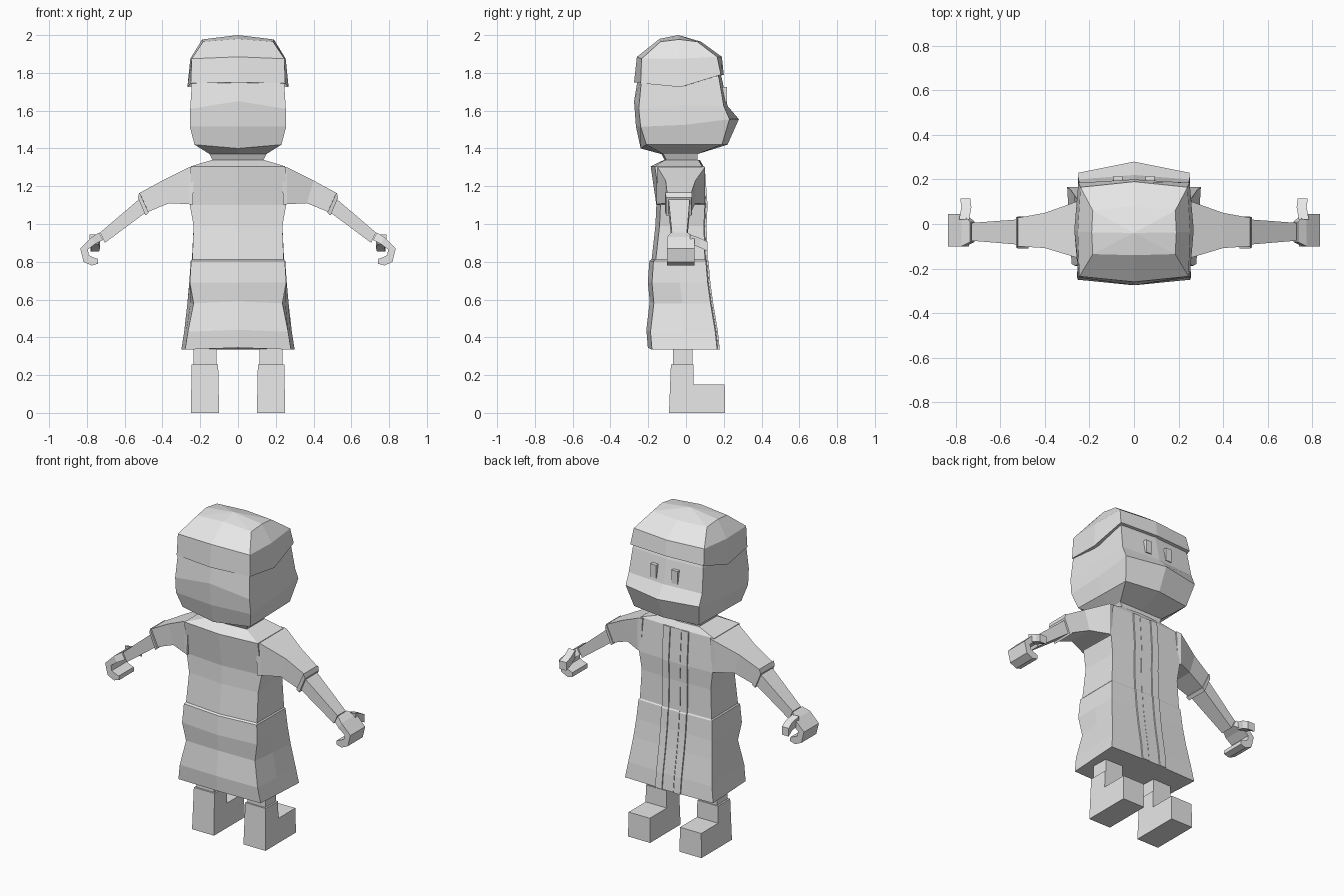
import bpy, bmesh

grey = bpy.data.materials.new("plain_grey")
grey.diffuse_color = (0.8, 0.8, 0.8, 1)


def finish(name, bm):
    bmesh.ops.recalc_face_normals(bm, faces=bm.faces)
    me = bpy.data.meshes.new(name)
    bm.to_mesh(me)
    bm.free()
    me.materials.append(grey)
    ob = bpy.data.objects.new(name, me)
    bpy.context.collection.objects.link(ob)
    return ob


def loft(name, rings, apex=None):
    """Skin a list of closed rings, capped at both ends (or fanned to an apex)."""
    bm = bmesh.new()
    vs = [[bm.verts.new(p) for p in r] for r in rings]
    n = len(vs[0])
    for a, b in zip(vs, vs[1:]):
        for i in range(n):
            j = (i + 1) % n
            bm.faces.new((a[i], a[j], b[j], b[i]))
    bm.faces.new(vs[0])
    if apex:
        t = bm.verts.new(apex)
        for i in range(n):
            bm.faces.new((vs[-1][i], vs[-1][(i + 1) % n], t))
    else:
        bm.faces.new(vs[-1])
    return finish(name, bm)


def ring(z, wb, wf, yb, yf, bulge_b, bulge_f, side=0.0, dz=(0, 0, 0)):
    """Eight-point outline; dz lifts the back, side and front middles."""
    ym, wm = (yb + yf) / 2, (wb + wf) / 2 + side
    return [(-wb, yb, z), (0, yb - bulge_b, z + dz[0]), (wb, yb, z),
            (wm, ym, z + dz[1]), (wf, yf, z + dz[2]), (0, yf + bulge_f, z + dz[2]),
            (-wf, yf, z + dz[2]), (-wm, ym, z + dz[1])]


def box(name, x, y, z):
    return loft(name, [[(x[0], y[0], h), (x[1], y[0], h), (x[1], y[1], h), (x[0], y[1], h)]
                       for h in z])


# Head with ridged muzzle
loft("head", [
    ring(1.33, 0.13, 0.13, -0.10, 0.06, 0.01, 0),
    ring(1.37, 0.15, 0.15, -0.12, 0.06, 0.01, 0),
    ring(1.42, 0.23, 0.22, -0.21, 0.19, 0.03, 0.03, dz=(-0.02, 0, 0)),
    ring(1.515, 0.255, 0.25, -0.24, 0.23, 0.025, 0.05, dz=(0, 0.01, 0.04)),
    ring(1.61, 0.253, 0.25, -0.25, 0.20, 0.025, 0.02, dz=(0.04, 0.02, 0.015)),
    ring(1.77, 0.243, 0.24, -0.235, 0.175, 0.02, 0.015),
    ring(1.84, 0.22, 0.22, -0.20, 0.15, 0.02, 0.02)])

# Hair cap with a dipping hem
loft("hair", [
    ring(1.745, 0.25, 0.25, -0.24, 0.185, 0.035, 0.015, 0.018, (0.005, -0.02, 0.045)),
    ring(1.875, 0.245, 0.24, -0.235, 0.165, 0.025, 0.025, 0.01, (0.01, 0, 0.01)),
    ring(1.965, 0.185, 0.185, -0.135, 0.06, 0.005, 0.02, 0.005, (0.015, 0.012, 0))],
    apex=(0, -0.04, 2.0))

# Eyes
for s in (-1, 1):
    box("eye", (s * 0.052, s * 0.092), (0.175, 0.216), (1.645, 1.725))

# Long coat
coat = [  # z, back half width, front half width, back y, front y
    (0.335, 0.28, 0.30, -0.18, 0.165), (0.43, 0.265, 0.285, -0.188, 0.155),
    (0.58, 0.235, 0.268, -0.17, 0.13), (0.69, 0.255, 0.258, -0.18, 0.115),
    (0.805, 0.248, 0.25, -0.172, 0.105), (0.812, 0.242, 0.244, -0.16, 0.10),
    (0.99, 0.235, 0.235, -0.14, 0.095), (1.10, 0.255, 0.25, -0.135, 0.10),
    (1.305, 0.25, 0.25, -0.165, 0.085), (1.34, 0.135, 0.135, -0.11, 0.065)]
loft("coat", [ring(z, wb, wf, yb, yf, 0.022 if z < 1.32 else 0.005, 0.008,
                   dz=(0.01 if z < 0.6 else 0, 0, 0)) for z, wb, wf, yb, yf in coat])

# Coat front edging: two slim strips following the coat front
for s in (-1, 1):
    for x0, x1, out in ((0.0, 0.035, 0.010), (0.04, 0.085, 0.014)):
        loft("coat_edging", [[(s * x0, yf, z), (s * x1, yf, z),
                              (s * x1, yf + out, z), (s * x0, yf + out, z)]
                             for z, wb, wf, yb, yf in coat[:-1]])


def arm_ring(s, top, bottom, y0, y1):
    (xt, zt), (xb, zb) = top, bottom
    return [(s * xt, y0, zt), (s * xt, y1, zt), (s * xb, y1, zb), (s * xb, y0, zb)]


for s in (-1, 1):
    # Sleeve with a turned cuff
    loft("sleeve", [
        arm_ring(s, (0.23, 1.305), (0.24, 1.10), -0.155, 0.095),
        arm_ring(s, (0.26, 1.30), (0.26, 1.105), -0.15, 0.10),
        arm_ring(s, (0.40, 1.23), (0.365, 1.11), -0.108, 0.05),
        arm_ring(s, (0.52, 1.165), (0.475, 1.065), -0.10, 0.028),
        arm_ring(s, (0.522, 1.168), (0.473, 1.06), -0.11, 0.033),
        arm_ring(s, (0.53, 1.14), (0.49, 1.045), -0.105, 0.03)])
    # Forearm
    loft("forearm", [
        arm_ring(s, (0.525, 1.13), (0.49, 1.06), -0.092, 0.02),
        arm_ring(s, (0.73, 0.955), (0.705, 0.90), -0.075, 0.005)])
    # Hooked hand, swept along a C profile of outer and inner points
    hook = [((0.735, 0.955), (0.715, 0.915)), ((0.775, 0.93), (0.755, 0.895)),
            ((0.835, 0.87), (0.795, 0.865)), ((0.818, 0.80), (0.79, 0.835)),
            ((0.775, 0.78), (0.77, 0.825)), ((0.74, 0.79), (0.742, 0.815))]
    wide = [(-0.08, 0.01)] + [(-0.1, 0.045)] * 5
    loft("hand", [arm_ring(s, a, b, *w) for (a, b), w in zip(hook, wide)])
    # Thumb
    loft("thumb", [[(s * x, y, z + h) for x, h in
                    ((x0, -0.03), (x0 + 0.045, -0.03), (x0 + 0.045, 0.02), (x0, 0.02))]
                   for x0, y, z in ((0.74, 0.02, 0.925), (0.73, 0.075, 0.905),
                                    (0.735, 0.115, 0.885))])
    # Trouser leg
    box("trouser_leg", (s * 0.113, s * 0.235), (-0.07, 0.035), (0.24, 0.37))
    # Boot: side profile extruded across
    side = [(-0.09, 0), (0.207, 0), (0.205, 0.15), (0.04, 0.15), (0.04, 0.255), (-0.08, 0.255)]
    loft("boot", [[(s * (x - d * z * 0.02), y, z) for y, z in side]
                  for x, d in ((0.10, -1), (0.25, 1))])
